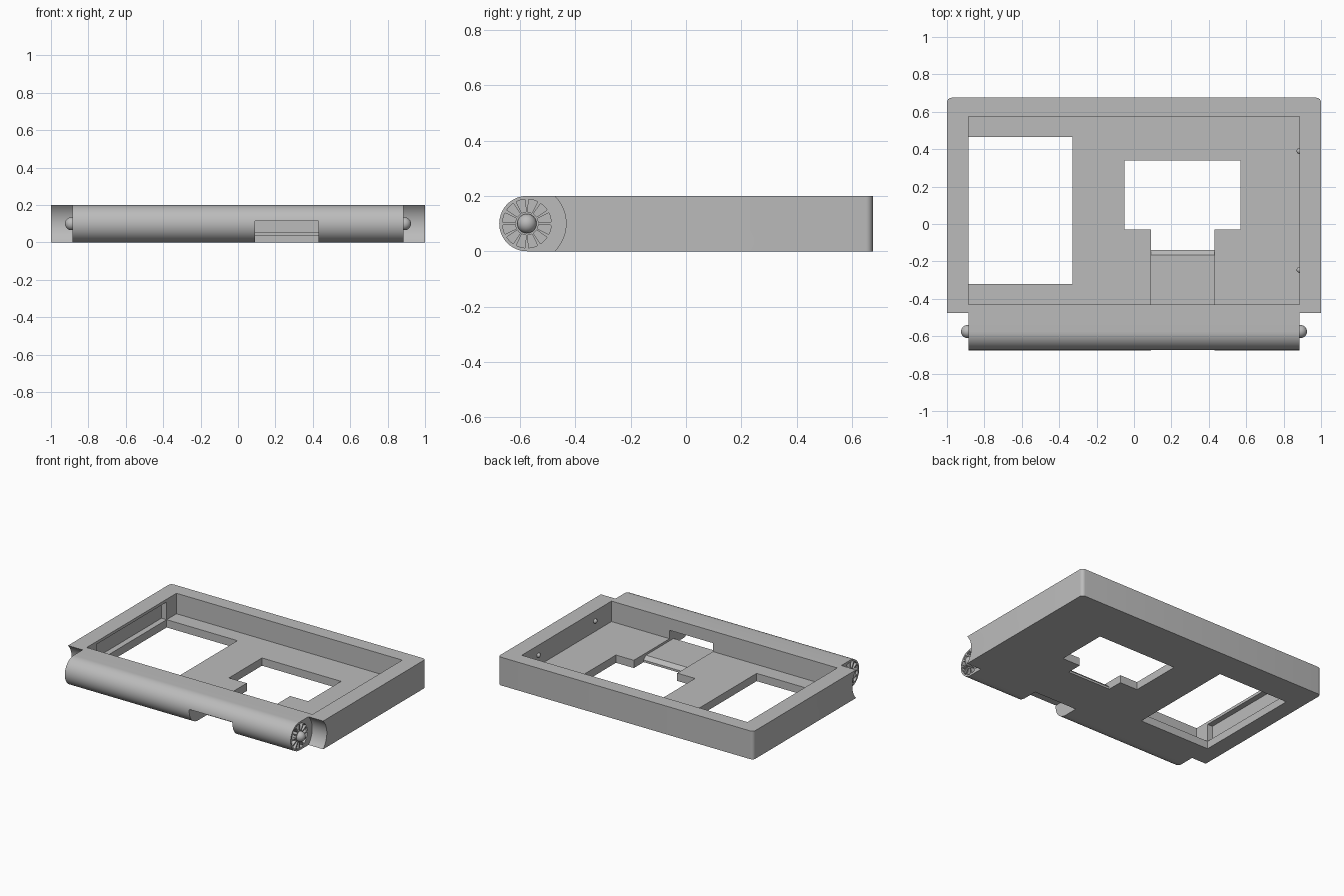
import bpy, bmesh, math
from mathutils import Matrix, Vector

cube = bpy.data.objects.get("Cube")
if cube:
    bpy.data.objects.remove(cube, do_unlink=True)

LENGTH_Y, HEIGHT, FLOOR = 0.675, 0.2, 0.055
INNER = 0.885
HINGE_Y, HINGE_Z, HINGE_R = -0.575, 0.1, 0.1

grey = bpy.data.materials.new("plain grey")
grey.use_nodes = True
GREY = (0.5, 0.5, 0.5, 1)
grey.diffuse_color = GREY
grey.node_tree.nodes["Principled BSDF"].inputs["Base Color"].default_value = GREY


def finish(name, bm):
    bmesh.ops.recalc_face_normals(bm, faces=bm.faces[:])
    mesh = bpy.data.meshes.new(name)
    bm.to_mesh(mesh)
    bm.free()
    mesh.materials.append(grey)
    obj = bpy.data.objects.new(name, mesh)
    bpy.context.collection.objects.link(obj)
    return obj


def prism(name, points, x0, x1):
    """Extrude a (y, z) profile from x0 to x1."""
    bm = bmesh.new()
    face = bm.faces.new([bm.verts.new((x0, y, z)) for y, z in points])
    new = bmesh.ops.extrude_face_region(bm, geom=[face])["geom"]
    verts = [g for g in new if isinstance(g, bmesh.types.BMVert)]
    bmesh.ops.translate(bm, verts=verts, vec=(x1 - x0, 0, 0))
    return finish(name, bm)


def box(name, x0, x1, y0, y1, z0, z1):
    return prism(name, [(y0, z0), (y1, z0), (y1, z1), (y0, z1)], x0, x1)


def arc(radius, start, end, steps):
    """Points of an arc about the hinge axis, in degrees."""
    angles = [math.radians(start + (end - start) * i / steps) for i in range(steps + 1)]
    return [(HINGE_Y + radius * math.cos(a), HINGE_Z + radius * math.sin(a)) for a in angles]


def ball(name, centre, radius):
    bm = bmesh.new()
    bmesh.ops.create_uvsphere(bm, u_segments=24, v_segments=16, radius=radius,
                              matrix=Matrix.Translation(Vector(centre)))
    obj = finish(name, bm)
    smooth(obj)
    return obj


def activate(obj):
    bpy.ops.object.select_all(action='DESELECT')
    obj.select_set(True)
    bpy.context.view_layer.objects.active = obj


def smooth(obj):
    activate(obj)
    bpy.ops.object.shade_smooth_by_angle(angle=math.radians(30))


def cut(obj, cutter):
    activate(obj)
    mod = obj.modifiers.new("cut", 'BOOLEAN')
    mod.operation, mod.solver, mod.object = 'DIFFERENCE', 'EXACT', cutter
    bpy.ops.object.modifier_apply(modifier=mod.name)
    bpy.data.objects.remove(cutter, do_unlink=True)


# Body: slab whose front edge is the rounded hinge barrel
profile = arc(HINGE_R, 90, 270, 32) + [(LENGTH_Y, 0), (LENGTH_Y, HEIGHT)]
frame = prism("tray_frame", profile, -1, 1)

# Rounded rear corners
bm = bmesh.new()
bm.from_mesh(frame.data)
corners = [e for e in bm.edges if all(v.co.y > 0.6 for v in e.verts)
           and abs(e.verts[0].co.z - e.verts[1].co.z) > 0.1]
bmesh.ops.bevel(bm, geom=corners, offset=0.025, segments=6, profile=0.5, affect='EDGES')
bm.to_mesh(frame.data)
bm.free()

# Concave clearances beside the barrel
for side in (-1, 1):
    cut(frame, prism("clearance", arc(HINGE_R * math.sqrt(2), 0, 352.5, 47),
                     side * INNER, side * 1.1))

# Main pocket, large window and stepped centre window
cut(frame, box("pocket", -INNER, INNER, -0.43, 0.575, FLOOR, 0.3))
cut(frame, box("side_window", -INNER, -0.33, -0.32, 0.465, -0.1, 0.1))
cut(frame, box("centre_window", -0.05, 0.57, -0.03, 0.34, -0.1, 0.1))

# Front passage: notch through the barrel, lowered floor with sloping lip
passage = [(-0.8, -0.1), (-0.475, -0.1), (-0.475, 0.04), (-0.165, 0.04), (-0.14, 0.015),
           (-0.14, -0.1), (-0.02, -0.1), (-0.02, 0.115), (-0.8, 0.115)]
cut(frame, prism("front_passage", passage, 0.09, 0.43))

# Groove in the wall beside the large window
cut(frame, box("wall_groove", -0.925, -0.8, -0.32, 0.465, FLOOR, 0.18))

# Radial detent recesses in both barrel ends
TEETH = 12
for side in (-1, 1):
    for i in range(TEETH):
        mid = 360 * (i + 0.5) / TEETH
        wedge = arc(0.088, mid - 11, mid + 11, 4) + arc(0.042, mid + 11, mid - 11, 4)
        cut(frame, prism("recess", wedge, side * (INNER - 0.03), side * 0.95))
smooth(frame)

# Hinge balls and small catch bumps
for side, label in ((-1, "right"), (1, "left")):
    ball(label + "_hinge_ball", (side * 0.89, HINGE_Y, HINGE_Z), 0.035)
for y, label in ((-0.245, "front"), (0.39, "rear")):
    ball(label + "_catch_bump", (INNER, y, 0.13), 0.016)
